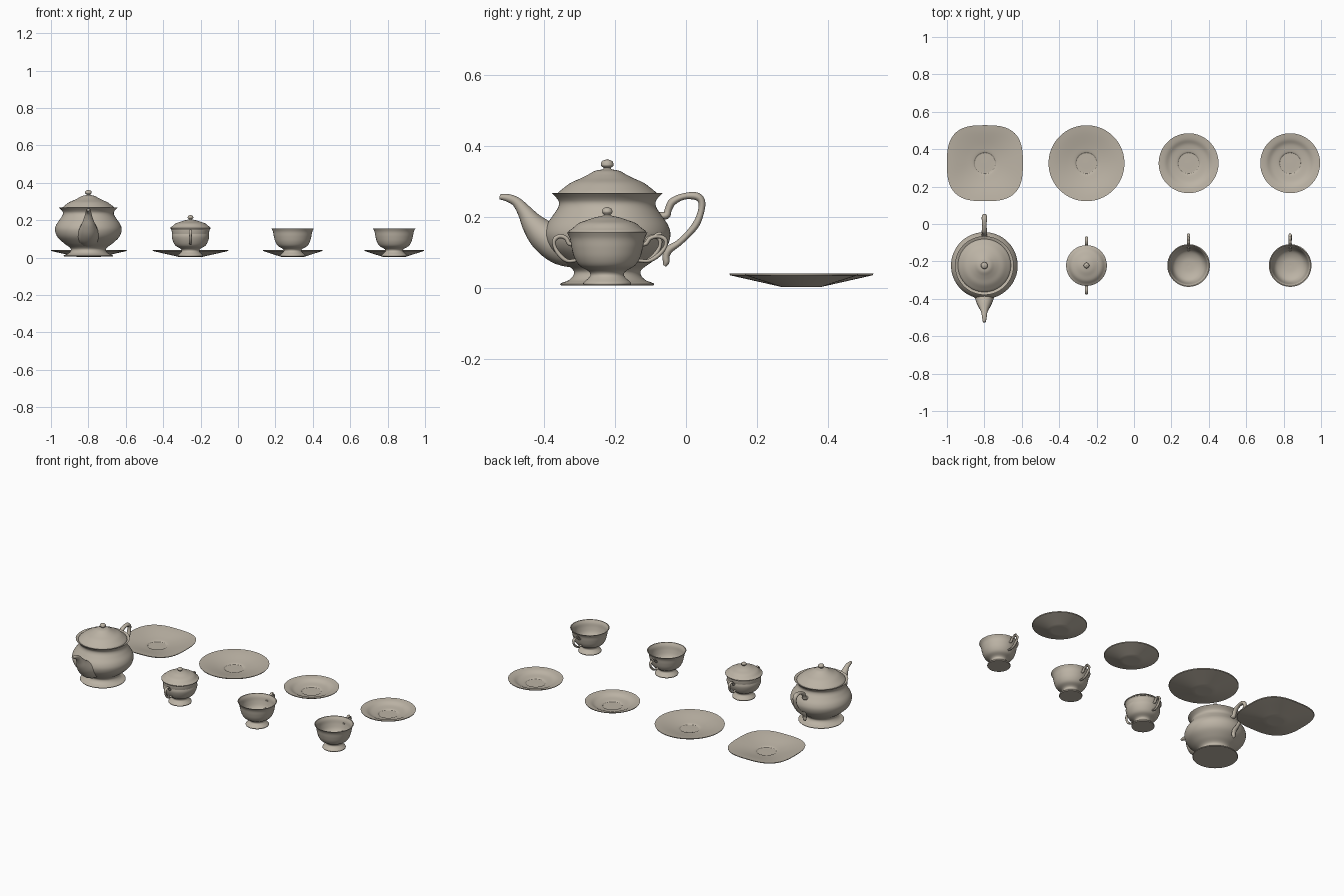
import bpy
import bmesh
import math
from mathutils import Vector

if "Cube" in bpy.data.objects:
    bpy.data.objects.remove(bpy.data.objects["Cube"])

clay = bpy.data.materials.new("warm grey porcelain")
clay.use_nodes = True
colour = (0.50, 0.45, 0.375, 1)
clay.diffuse_color = colour
clay.node_tree.nodes["Principled BSDF"].inputs["Base Color"].default_value = colour


def smooth_path(points, steps=5):
    """Catmull-Rom spline through points; a doubled point makes a corner."""
    pts = [Vector(p) for p in points]
    last = len(pts) - 1
    out = []
    for i in range(last):
        p0, p1, p2, p3 = (pts[max(0, min(last, i + k))] for k in (-1, 0, 1, 2))
        if (p2 - p1).length < 1e-6:
            continue
        for s in range(steps):
            t = s / steps
            a = 2 * p1 + (p2 - p0) * t
            b = (2 * p0 - 5 * p1 + 4 * p2 - p3) * t ** 2
            c = (3 * p1 - p0 - 3 * p2 + p3) * t ** 3
            out.append((a + b + c) / 2)
    return out + [pts[-1]]


def loft(name, rings, location):
    """Skin a row of closed rings and cap both ends."""
    bm = bmesh.new()
    loops = [[bm.verts.new(co) for co in ring] for ring in rings]
    n = len(loops[0])
    for a, b in zip(loops, loops[1:]):
        for i in range(n):
            j = (i + 1) % n
            bm.faces.new((a[i], a[j], b[j], b[i]))
    bm.faces.new(loops[0][::-1])
    bm.faces.new(loops[-1])
    bmesh.ops.recalc_face_normals(bm, faces=bm.faces)
    mesh = bpy.data.meshes.new(name)
    bm.to_mesh(mesh)
    bm.free()
    mesh.materials.append(clay)
    obj = bpy.data.objects.new(name, mesh)
    obj.location = location
    bpy.context.collection.objects.link(obj)
    bpy.ops.object.select_all(action='DESELECT')
    obj.select_set(True)
    bpy.context.view_layer.objects.active = obj
    bpy.ops.object.shade_smooth_by_angle(angle=math.radians(40))
    return obj


def lathe(name, profile, location, power=2, sides=64):
    """Turn a (radius, height) profile; power above 2 squares the outline."""
    rings = []
    for r, z in smooth_path(profile):
        ring = []
        # the outline becomes round towards the centre
        p = 2 + (power - 2) * min(1, max(0, (r - 0.06) / 0.1))
        for i in range(sides):
            a = math.tau * i / sides
            c, s = math.cos(a), math.sin(a)
            k = max(r, 0.0005) / (abs(c) ** p + abs(s) ** p) ** (1 / p)
            ring.append((c * k, s * k, z))
        rings.append(ring)
    return loft(name, rings, location)


def tube(name, path, location, widen=1.0, turn=0, sides=16):
    """Sweep a round section along (outward, height, radius) points."""
    pts = smooth_path(path)
    rings = []
    for i, p in enumerate(pts):
        d = pts[min(i + 1, len(pts) - 1)] - pts[max(i - 1, 0)]
        d = Vector((0, d.x, d.y)).normalized()
        side = Vector((1, 0, 0))
        up = d.cross(side)
        centre = Vector((0, p.x, p.y))
        angles = [math.tau * k / sides for k in range(sides)]
        rings.append([centre + side * (math.cos(a) * p.z * widen)
                      + up * (math.sin(a) * p.z) for a in angles])
    obj = loft(name, rings, location)
    obj.rotation_euler.z = turn
    return obj


# Teapot: body, lid, spout and handle
pot = (-0.80, -0.222, 0)
lathe("teapot_body", [
    (0, .006), (.13, .006), (.13, .006), (.131, .012), (.107, .022), (.094, .038),
    (.099, .053), (.13, .076), (.165, .11), (.178, .145), (.172, .175),
    (.152, .205), (.139, .225), (.136, .24), (.143, .253), (.157, .267),
    (.157, .267), (.14, .260), (.14, .260), (0, .258)], pot)
lathe("teapot_lid", [
    (0, .255), (.142, .258), (.142, .258), (.139, .267), (.124, .28), (.102, .296),
    (.075, .308), (.055, .318), (.035, .329), (.016, .333), (.010, .337),
    (.016, .342), (.018, .347), (.014, .357), (0, .362)], pot)
tube("teapot_spout", [
    (.08, .115, .06), (.13, .122, .057), (.175, .145, .046), (.208, .178, .033),
    (.232, .213, .021), (.255, .241, .014), (.28, .253, .011), (.303, .256, .007)],
    pot, 1.1, math.pi)
tube("teapot_handle", [
    (.145, .203, .010), (.166, .204, .011), (.172, .22, .010), (.184, .242, .011),
    (.215, .257, .009), (.25, .258, .011), (.266, .243, .010), (.264, .213, .009),
    (.25, .178, .010), (.225, .148, .009), (.20, .125, .009), (.175, .108, .011),
    (.166, .09, .010), (.166, .072, .009), (.161, .062, .005)], pot, 1.3)


def cup_body(name, location, rim):
    """Footed bowl with a hollow inside."""
    lathe(name, [
        (0, .007), (.066, .007), (.066, .007), (.067, .014), (.054, .026),
        (.047, .036), (.053, .047), (.078, .062), (.092, .084), (.1, .112),
        (rim - .009, .138), (rim, .156), (rim, .156), (rim - .005, .156),
        (rim - .005, .156), (.1, .138), (.095, .112), (.086, .084), (.07, .066),
        (.04, .054), (0, .051)], location)


def ear_handle(name, location, reach, turn=0):
    """Curled ear-shaped handle."""
    pts = [(.092, .122, .005), (.108, .124, .006), (.118, .139, .006),
           (.138, .145, .006), (.155, .136, .006), (.156, .118, .005),
           (.145, .099, .006), (.128, .083, .006), (.11, .075, .005),
           (.082, .078, .005)]
    path = [(.1 + (x - .1) * reach, z, r) for x, z, r in pts]
    tube(name, path, location, 1.4, turn)


# Sugar bowl: bowl, lid and two handles
bowl = (-0.254, -0.222, 0)
cup_body("sugar_bowl", bowl, .106)
lathe("sugar_bowl_lid", [
    (0, .150), (.108, .155), (.108, .155), (.108, .160), (.097, .168),
    (.08, .182), (.055, .191), (.035, .198), (.016, .202), (.009, .205),
    (.013, .210), (.015, .215), (.011, .223), (0, .228)], bowl)
ear_handle("sugar_bowl_back_handle", bowl, .87)
ear_handle("sugar_bowl_front_handle", bowl, .87, math.pi)

# Teacups
for side, x in (("right", 0.292), ("left", 0.835)):
    cup = (x, -0.222, 0)
    cup_body(side + "_teacup", cup, .114)
    ear_handle(side + "_teacup_handle", cup, 1.15)
    tube(side + "_teacup_thumb_rest", [
        (.13, .142, .005), (.143, .151, .005), (.155, .152, .004)], cup, 1.4)


def plate(name, x, r, power=2):
    """Thin dish with a flat foot, sloping sides and a shallow well."""
    lathe(name, [
        (0, .002), (.055, .002), (.055, .002), (r - .002, .035), (r - .002, .035),
        (r, .040), (r, .040), (r * .8, .034), (.1, .021), (.062, .014),
        (.055, .009), (.045, .008), (0, .008)], (x, 0.325, 0), power, 96)


# Platter, dinner plate and saucers
plate("square_platter", -0.797, .203, 2.9)
plate("round_plate", -0.254, .203)
plate("right_saucer", 0.292, .16)
plate("left_saucer", 0.835, .16)
